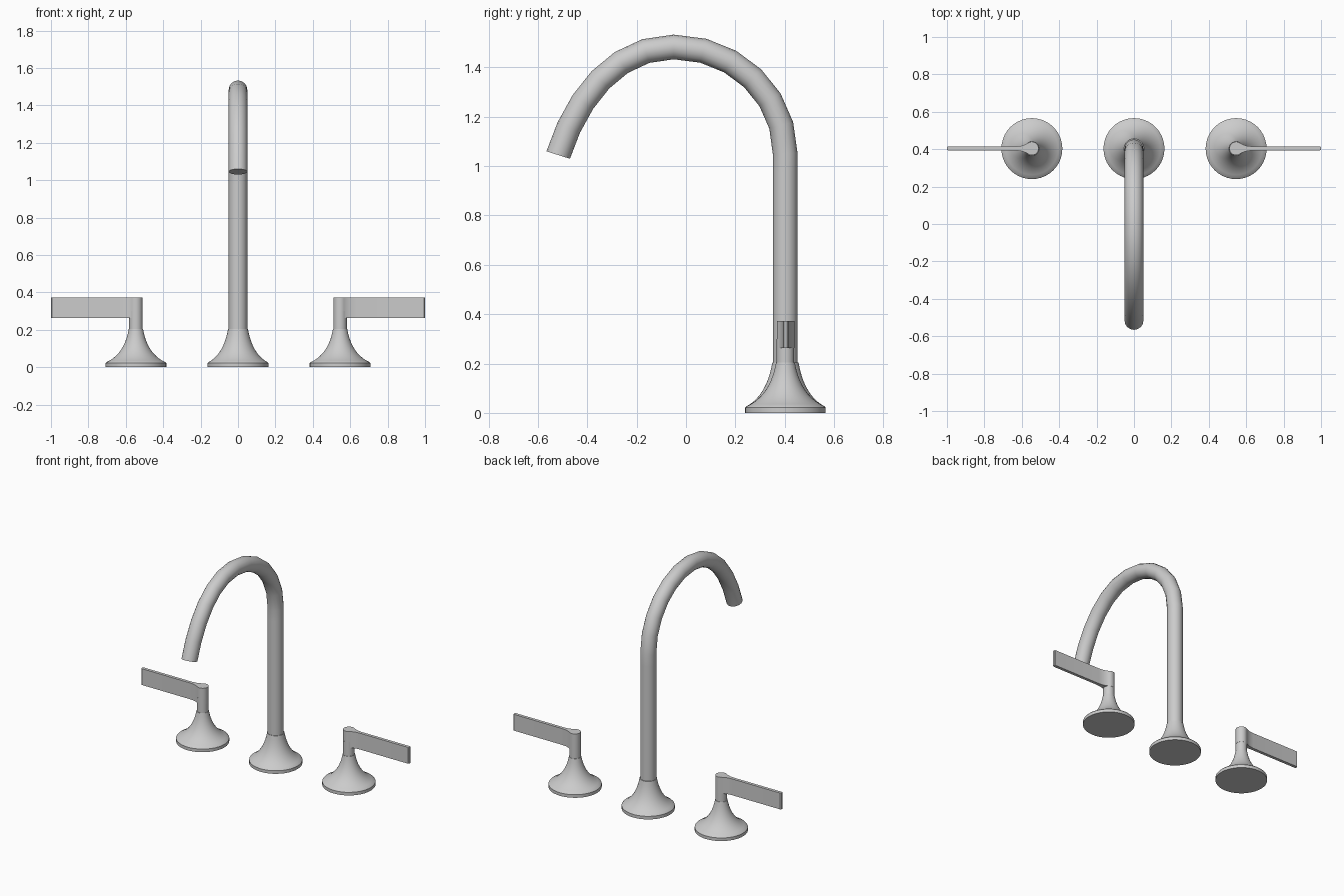
import bpy, bmesh, math
from mathutils import Vector

if "Cube" in bpy.data.objects:
    bpy.data.objects.remove(bpy.data.objects["Cube"])

Y = 0.403          # line on which the three bases stand
HX = 0.546         # handle offset from the centre


def finish(name, bm, mirror=False):
    bmesh.ops.recalc_face_normals(bm, faces=bm.faces)
    me = bpy.data.meshes.new(name)
    bm.to_mesh(me)
    bm.free()
    ob = bpy.data.objects.new(name, me)
    bpy.context.collection.objects.link(ob)
    if mirror:
        ob.modifiers.new("mirror", 'MIRROR').use_axis[0] = True
    smooth(ob)
    return ob


def smooth(ob):
    bpy.ops.object.select_all(action='DESELECT')
    ob.select_set(True)
    bpy.context.view_layer.objects.active = ob
    bpy.ops.object.shade_smooth_by_angle(angle=math.radians(35))


def lathe(name, profile, x, mirror=False, n=40):
    """Turn (radius, z) points around a vertical axis, closing both ends."""
    bm = bmesh.new()
    rings = [[bm.verts.new((x + r * math.cos(2 * math.pi * i / n),
                            Y + r * math.sin(2 * math.pi * i / n), z))
              for i in range(n)] for r, z in profile]
    for a, b in zip(rings, rings[1:]):
        for i in range(n):
            j = (i + 1) % n
            bm.faces.new((a[i], a[j], b[j], b[i]))
    bm.faces.new(rings[0])
    bm.faces.new(rings[-1])
    return finish(name, bm, mirror)


def flare(top):
    """Trumpet profile: flat rim disc sweeping up to a slim neck."""
    a, c, b = Vector((0.159, 0.026)), Vector((0.023 + top, 0.07)), Vector((top, 0.205))
    pts = [(0.163, 0), (0.163, 0.021)]
    for i in range(11):
        t = i / 10
        pts.append(tuple((1 - t) ** 2 * a + 2 * t * (1 - t) * c + t * t * b))
    return pts


# Trumpet bases
lathe("spout_base", flare(0.053), 0)
lathe("handle_bases", flare(0.038), HX, True)

# Handle stems
lathe("handle_stems", [(0.0355, 0.19), (0.0355, 0.30)], HX, True)

# Levers: teardrop hub running into a thin blade, extruded upward
r = 0.036
outline = [(HX + r * math.cos(math.radians(a)), r * math.sin(math.radians(a)))
           for a in range(48, 313, 12)]
lower = [(0.585, -0.020), (0.605, -0.0135), (0.635, -0.0105), (0.994, -0.0105), (1.0, -0.006)]
outline += lower + [(x, -y) for x, y in reversed(lower)]
bm = bmesh.new()
face = bm.faces.new([bm.verts.new((x, Y + 0.001 + y, 0.262)) for x, y in outline])
ext = bmesh.ops.extrude_face_region(bm, geom=[face], use_keep_orig=True)
top = [v for v in ext["geom"] if isinstance(v, bmesh.types.BMVert)]
bmesh.ops.translate(bm, verts=top, vec=(0, 0, 0.11))
finish("handle_levers", bm, True)

# Gooseneck spout: bevelled bezier path as (y, z) knots with handles
knots = [((0.402, 0.10), (0.402, 0.10), (0.402, 0.11)),
         ((0.402, 1.04), (0.402, 1.05), (0.402, 1.29)),
         ((0.20, 1.483), (-0.05, 1.483), (-0.29, 1.483)),
         ((-0.446, 1.273), (-0.518, 1.045), (-0.54, 0.975))]
cu = bpy.data.curves.new("spout", 'CURVE')
cu.dimensions = '3D'
cu.resolution_u = 6
cu.bevel_depth = 0.05
cu.bevel_resolution = 6
cu.use_fill_caps = True
sp = cu.splines.new('BEZIER')
sp.bezier_points.add(len(knots) - 1)
for p, (l, c, h) in zip(sp.bezier_points, knots):
    p.handle_left_type = p.handle_right_type = 'FREE'
    p.handle_left, p.co, p.handle_right = (0, *l), (0, *c), (0, *h)
spout = bpy.data.objects.new("spout", cu)
bpy.context.collection.objects.link(spout)
bpy.ops.object.select_all(action='DESELECT')
spout.select_set(True)
bpy.context.view_layer.objects.active = spout
bpy.ops.object.convert(target='MESH')
smooth(bpy.context.view_layer.objects.active)
